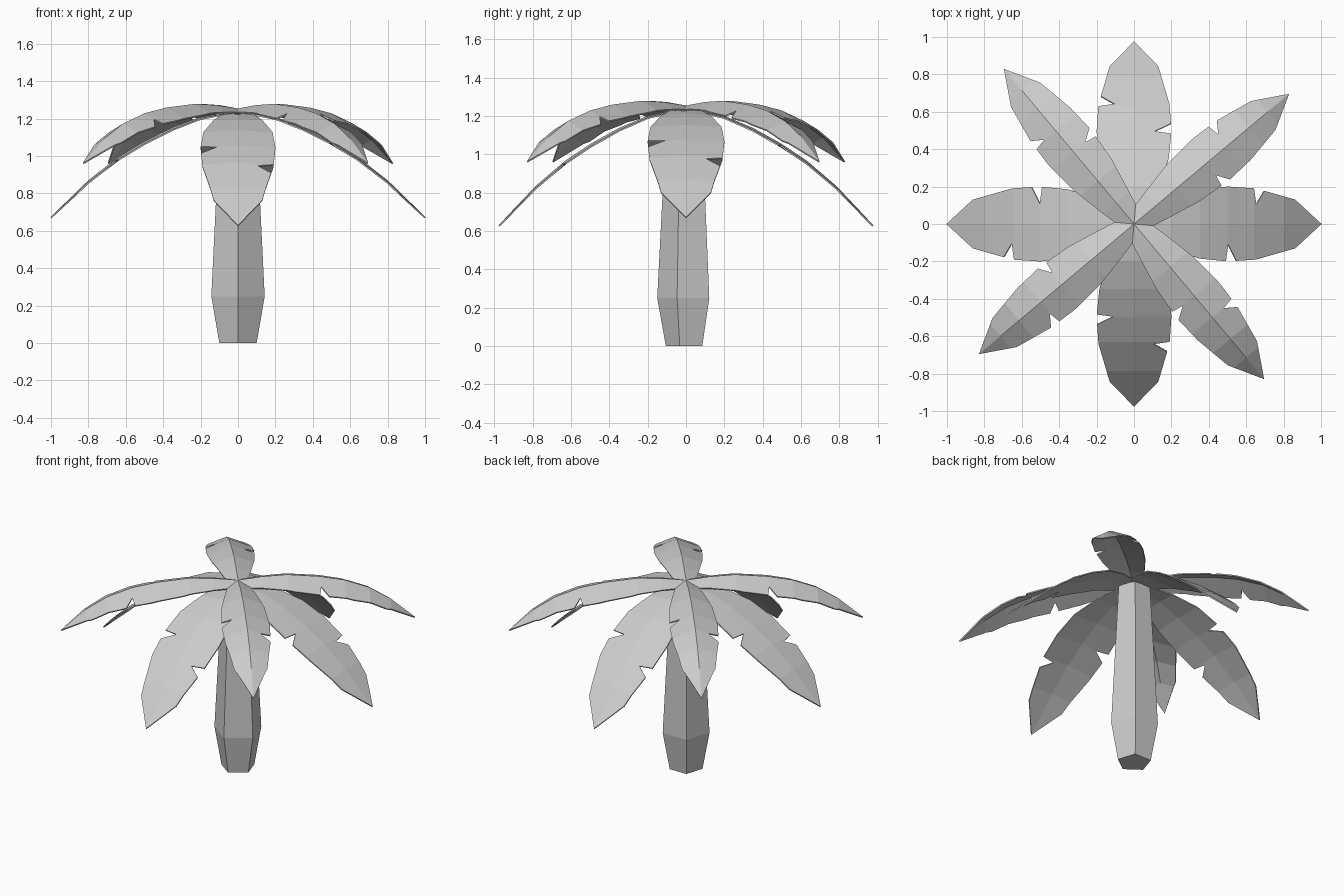
import bpy, bmesh, math
from mathutils import Matrix, Vector

cube = bpy.data.objects.get("Cube")
if cube:
    bpy.data.objects.remove(cube)

# One plain grey for the whole tree
grey = bpy.data.materials.new("plain grey")
grey.use_nodes = True
GREY = (0.6, 0.6, 0.6, 1)
grey.diffuse_color = GREY
grey.node_tree.nodes["Principled BSDF"].inputs["Base Color"].default_value = GREY


def finish(name, bm):
    bmesh.ops.recalc_face_normals(bm, faces=bm.faces)
    mesh = bpy.data.meshes.new(name)
    bm.to_mesh(mesh)
    bm.free()
    mesh.materials.append(grey)
    obj = bpy.data.objects.new(name, mesh)
    bpy.context.collection.objects.link(obj)
    return obj


def lerp(table, a):
    """Straight-line lookup in a list of (position, value) pairs."""
    for (a0, v0), (a1, v1) in zip(table, table[1:]):
        if a <= a1:
            return v0 + (v1 - v0) * (a - a0) / (a1 - a0)
    return table[-1][1]


# Five-sided trunk: (height, radius) rings with a corner to the front
def make_trunk():
    bm = bmesh.new()
    rings = []
    for z, r in [(0, 0.105), (0.25, 0.15), (1.225, 0.1)]:
        angles = [math.radians(-90 + 72 * i) for i in range(5)]
        rings.append([bm.verts.new((r * math.cos(t), r * math.sin(t), z)) for t in angles])
    for low, high in zip(rings, rings[1:]):
        for i in range(5):
            j = (i + 1) % 5
            bm.faces.new((low[i], low[j], high[j], high[i]))
    bm.faces.new(rings[0])
    bm.faces.new(rings[-1])
    finish("trunk", bm)


# Leaf along +x: midrib height and half width by distance, a folded midrib,
# and one torn notch on each edge
def make_leaf(name, rib, width, fold, angle, pitch):
    tip = rib[-1][0]
    notches = {1: 0.64, -1: 0.49}
    stations = {a for a, _ in rib + width}
    for n in notches.values():
        stations = {a for a in stations if not n - 0.03 < a < n + 0.07}
        stations |= {n, n + 0.012, n + 0.055}
    stations = sorted(stations)

    bm = bmesh.new()
    mids = [bm.verts.new((a, 0, lerp(rib, a))) for a in stations]
    for side, n in notches.items():
        edge = []
        for a, mid in zip(stations, mids):
            if a == tip:
                edge.append(mid)
                continue
            w = lerp(width, a)
            if abs(a - n - 0.012) < 1e-6:
                w *= 0.55
            edge.append(bm.verts.new((a, side * w, mid.co.z - fold * w)))
        for i in range(len(mids) - 1):
            corners = [mids[i], mids[i + 1], edge[i + 1], edge[i]]
            bm.faces.new(list(dict.fromkeys(corners)))
    root = Matrix.Translation(Vector((0, 0, rib[0][1])))
    turn = Matrix.Rotation(math.radians(angle), 4, "Z") @ Matrix.Rotation(math.radians(pitch), 4, "Y")
    bmesh.ops.transform(bm, matrix=root @ turn @ root.inverted(), verts=bm.verts)
    obj = finish(name, bm)
    solid = obj.modifiers.new("thickness", "SOLIDIFY")
    solid.thickness = 0.008
    solid.offset = 0


make_trunk()

# Four low, almost flat leaves on the axes
low_rib = [(0, 1.24), (0.2, 1.205), (0.35, 1.15), (0.5, 1.075),
           (0.64, 0.99), (0.8, 0.865), (1, 0.67)]
low_width = [(0, 0.06), (0.2, 0.13), (0.35, 0.185), (0.5, 0.2), (0.65, 0.19), (0.86, 0.13), (1, 0)]
for i, name in enumerate(["left", "back", "right", "front"]):
    make_leaf("low_leaf_" + name, low_rib, low_width, 0.06, 90 * i, 2.5 * (i % 2))

# Four higher, folded leaves between them
high_rib = [(0, 1.25), (0.15, 1.268), (0.3, 1.275), (0.5, 1.255),
            (0.65, 1.225), (0.8, 1.17), (0.93, 1.09), (1.08, 0.96)]
high_width = [(0, 0.055), (0.15, 0.09), (0.34, 0.13), (0.53, 0.147), (0.7, 0.137), (0.9, 0.1), (1.08, 0)]
for i, name in enumerate(["back_left", "back_right", "front_right", "front_left"]):
    make_leaf("high_leaf_" + name, high_rib, high_width, 0.4, 40 + 90 * i, 0)
